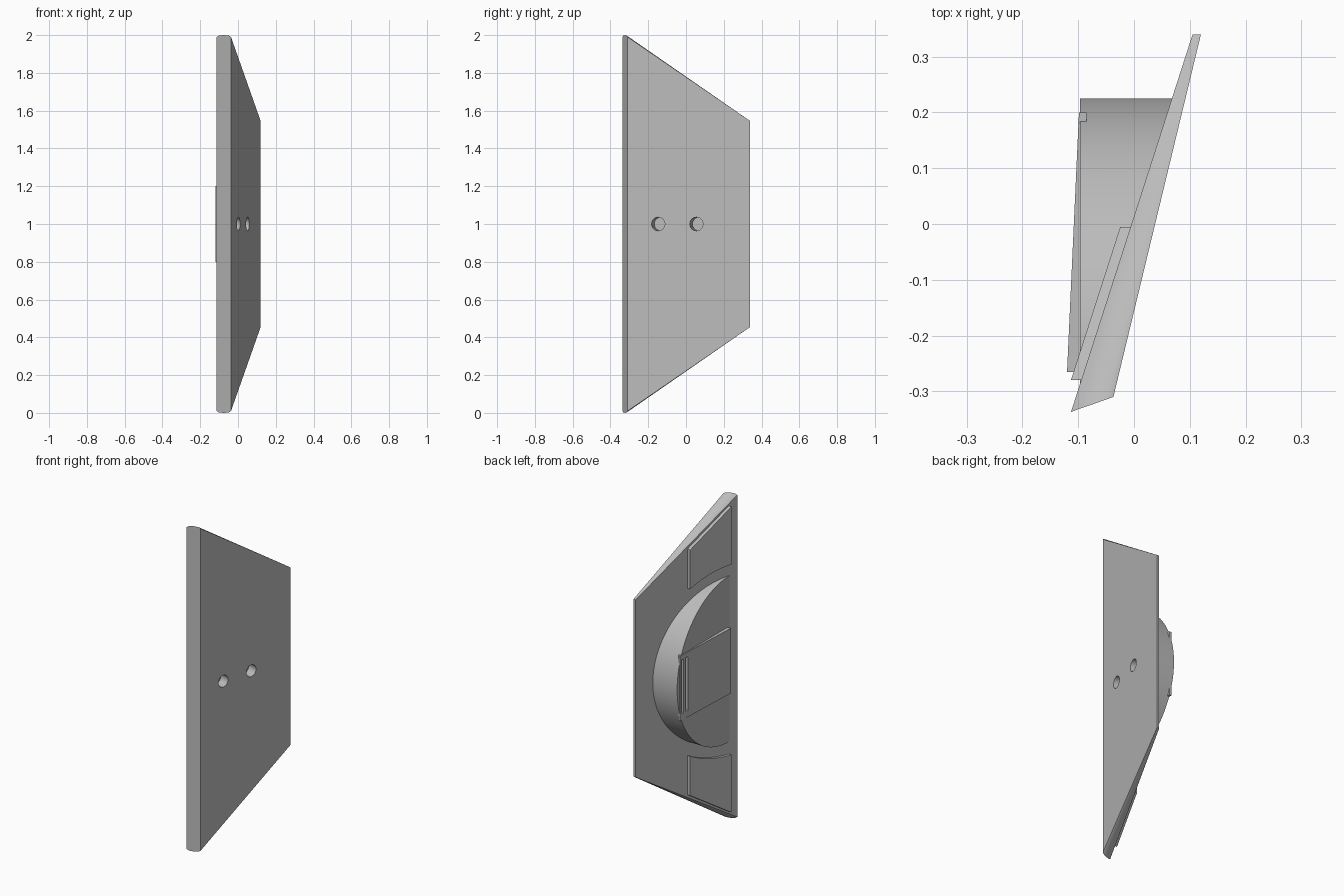
import bpy, bmesh, math
from mathutils import Vector

cube = bpy.data.objects.get("Cube")
if cube:
    bpy.data.objects.remove(cube, do_unlink=True)

grey = bpy.data.materials.new("plain grey")
grey.use_nodes = True
grey.diffuse_color = (0.5, 0.5, 0.5, 1)
grey.node_tree.nodes["Principled BSDF"].inputs["Base Color"].default_value = (0.5, 0.5, 0.5, 1)

MID = 1.0          # height of the mirror plane
ARC_Y = -0.285     # centre of the round boss


def rear(y):
    """x of the plate's rear surface at y"""
    return -0.113 + (y + 0.337) * 0.322


def outer(y):
    """x of the plate's drilled surface at y"""
    return -0.037 + (y + 0.31) * 0.2415


def finish(name, bm):
    bmesh.ops.recalc_face_normals(bm, faces=bm.faces[:])
    mesh = bpy.data.meshes.new(name)
    bm.to_mesh(mesh)
    bm.free()
    mesh.materials.append(grey)
    obj = bpy.data.objects.new(name, mesh)
    bpy.context.collection.objects.link(obj)
    return obj


def slab(name, outline, low, high):
    """Extrude a (y, z) outline between two x surfaces given as functions of y"""
    bm = bmesh.new()
    a = [bm.verts.new((low(y), y, z)) for y, z in outline]
    b = [bm.verts.new((high(y), y, z)) for y, z in outline]
    bm.faces.new(a)
    bm.faces.new(b[::-1])
    for i in range(len(a)):
        j = (i + 1) % len(a)
        bm.faces.new((a[i], a[j], b[j], b[i]))
    return finish(name, bm)


def box_outline(y0, y1, z0, z1):
    return [(y0, z0), (y1, z0), (y1, z1), (y0, z1)]


def cut(obj, cutters):
    for c in cutters:
        mod = obj.modifiers.new("cut", 'BOOLEAN')
        mod.operation = 'DIFFERENCE'
        mod.solver = 'EXACT'
        mod.object = c
    deps = bpy.context.evaluated_depsgraph_get()
    baked = bpy.data.meshes.new_from_object(obj.evaluated_get(deps))
    obj.modifiers.clear()
    obj.data = baked


# Tapered plate: plan outline with a half height at each corner
plan = [(-0.113, -0.337, 0.99), (-0.1, -0.332, 0.998), (-0.075, -0.3235, 1.0),
        (-0.05, -0.3145, 0.998), (-0.037, -0.31, 0.99), (0.12, 0.34, 0.545), (0.105, 0.34, 0.545)]
bm = bmesh.new()
top = [bm.verts.new((x, y, MID + h)) for x, y, h in plan]
bottom = [bm.verts.new((x, y, MID - h)) for x, y, h in plan]
for ring in (top, bottom):
    bm.faces.new((ring[0], ring[1], ring[6]))
    bm.faces.new((ring[1], ring[2], ring[6]))
    bm.faces.new((ring[2], ring[3], ring[5], ring[6]))
    bm.faces.new((ring[3], ring[4], ring[5]))
for i in range(len(plan)):
    j = (i + 1) % len(plan)
    bm.faces.new((top[i], top[j], bottom[j], bottom[i]))
plate = finish("tapered_plate", bm)

# Half-round boss whose flat face runs out into the plate
half = [(ARC_Y + 0.51 * math.cos(t), MID + 0.51 * math.sin(t))
        for t in [math.pi * (i / 64 - 0.5) for i in range(65)]]
boss = slab("round_boss", half, lambda y: -0.097, lambda y: rear(y) + 0.006)

# Wedge pad on the boss
pad = slab("wedge_pad", box_outline(-0.265, 0.2, MID - 0.2, MID + 0.2),
           lambda y: -0.12 + (y + 0.265) * 0.046, lambda y: -0.085)

# Raised end panels with a concave inner edge
for name, s in (("upper_panel", 1), ("lower_panel", -1)):
    arc = [-0.28 + 0.275 * i / 16 for i in range(17)]
    outline = [(y, MID + s * math.sqrt(0.585 ** 2 - (y - ARC_Y) ** 2)) for y in arc]
    outline += [(-0.005, MID + s * 0.755), (-0.28, MID + s * 0.94)]
    slab(name, outline, lambda y: rear(y) - 0.0185, lambda y: rear(y) + 0.004)

# Blind holes square to the drilled face
normal = Vector((1, -0.2415, 0)).normalized()
holes = []
for y in (-0.147, 0.055):
    bm = bmesh.new()
    bmesh.ops.create_cone(bm, cap_ends=True, segments=32, radius1=0.036, radius2=0.036, depth=0.12)
    hole = finish("hole_cutter", bm)
    hole.rotation_mode = 'QUATERNION'
    hole.rotation_quaternion = normal.to_track_quat('Z', 'Y')
    hole.location = (outer(y), y, MID)
    holes.append(hole)

# Two narrow slots in the pad
slots = [slab("slot_cutter", box_outline(y, y + 0.022, 0.84, 1.17),
              lambda y: -0.15, lambda y: -0.08) for y in (0.125, 0.165)]

bpy.context.view_layer.update()
cut(plate, holes)
cut(boss, holes + slots)
cut(pad, slots)
for c in holes + slots:
    bpy.data.objects.remove(c, do_unlink=True)

# Smooth the round walls and keep the edges sharp
bpy.ops.object.select_all(action='DESELECT')
for obj in (plate, boss):
    obj.select_set(True)
bpy.context.view_layer.objects.active = boss
bpy.ops.object.shade_smooth_by_angle(angle=math.radians(30))
